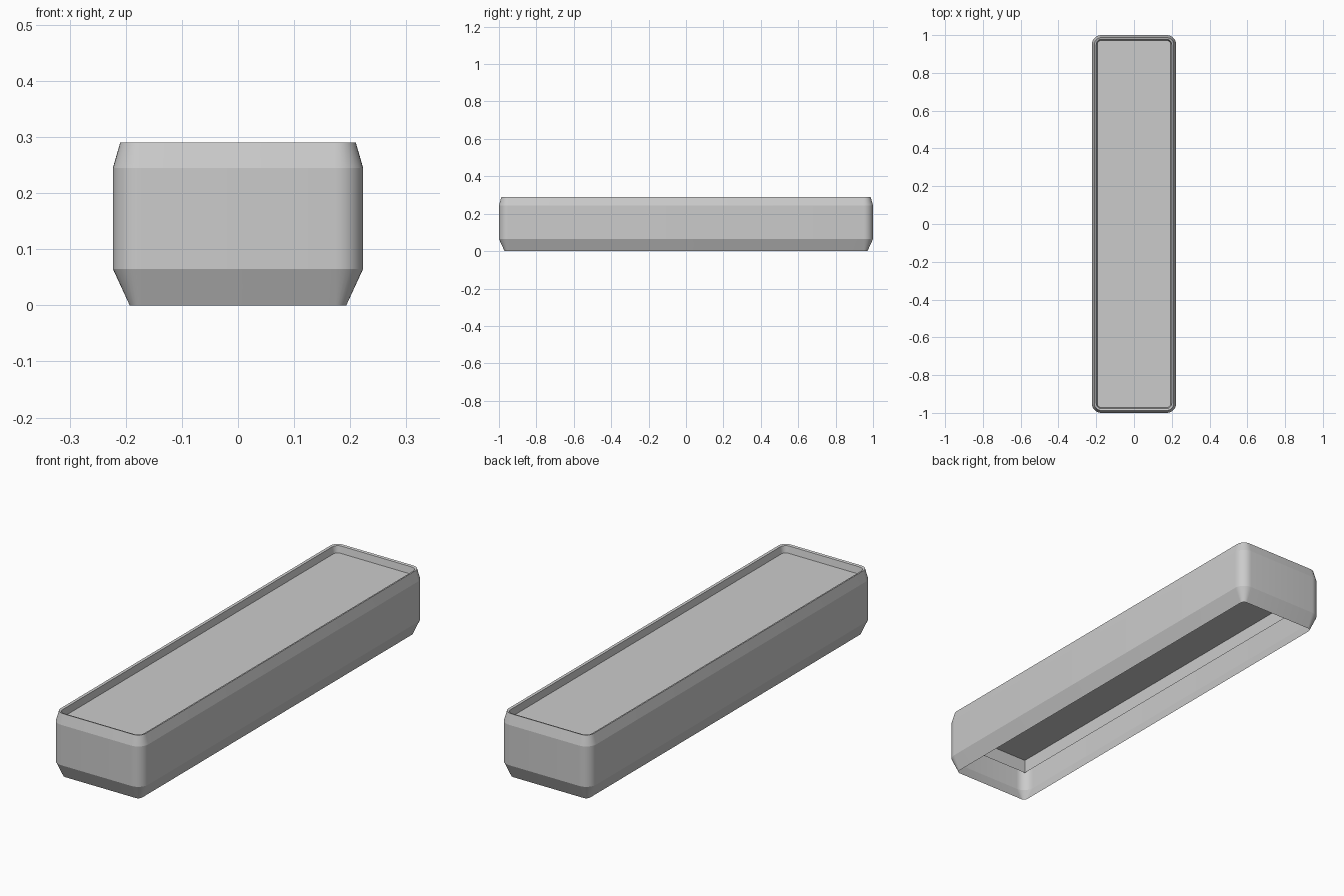
import bpy, bmesh, math

if "Cube" in bpy.data.objects:
    bpy.data.objects.remove(bpy.data.objects["Cube"])

HX, HY, R, SEG = 0.223, 1.0, 0.05, 8


def outline(inset, z):
    """Rounded rectangle, offset inward from the widest outline."""
    r = R - inset
    pts = []
    for i, (sx, sy) in enumerate([(1, 1), (-1, 1), (-1, -1), (1, -1)]):
        for k in range(SEG + 1):
            a = math.pi / 2 * (i + k / SEG)
            pts.append((sx * (HX - R) + r * math.cos(a),
                        sy * (HY - R) + r * math.sin(a), z))
    return pts


def finish(name, bm, smooth=False):
    me = bpy.data.meshes.new(name)
    bm.to_mesh(me)
    bm.free()
    ob = bpy.data.objects.new(name, me)
    bpy.context.collection.objects.link(ob)
    if smooth:
        bpy.ops.object.select_all(action='DESELECT')
        ob.select_set(True)
        bpy.context.view_layer.objects.active = ob
        bpy.ops.object.shade_smooth_by_angle(angle=math.radians(15))
    return ob


# Planter shell: chamfered foot, straight wall, tapered rim folding inward
profile = [(0.03, 0.0), (0.0, 0.065), (0.0, 0.245),
           (0.013, 0.29), (0.023, 0.287), (0.03, 0.25)]
bm = bmesh.new()
loops = [[bm.verts.new(p) for p in outline(*s)] for s in profile]
for lo, hi in zip(loops, loops[1:]):
    n = len(lo)
    for i in range(n):
        j = (i + 1) % n
        bm.faces.new((lo[i], lo[j], hi[j], hi[i]))
finish("planter_shell", bm, True)


def box(name, z0, z1, hx, hy, open_bottom=False):
    bm = bmesh.new()
    bmesh.ops.create_cube(bm, size=1)
    for v in bm.verts:
        v.co = (v.co.x * 2 * hx, v.co.y * 2 * hy, z0 if v.co.z < 0 else z1)
    bm.normal_update()
    if open_bottom:
        down = [f for f in bm.faces if f.normal.z < -0.5]
        bmesh.ops.delete(bm, geom=down, context='FACES_ONLY')
    return finish(name, bm)


# Soil slab just under the rim, and the open liner beneath it
box("soil", 0.21, 0.257, 0.2, 0.977)
box("inner_liner", 0.145, 0.207, 0.2, 0.977, open_bottom=True)
